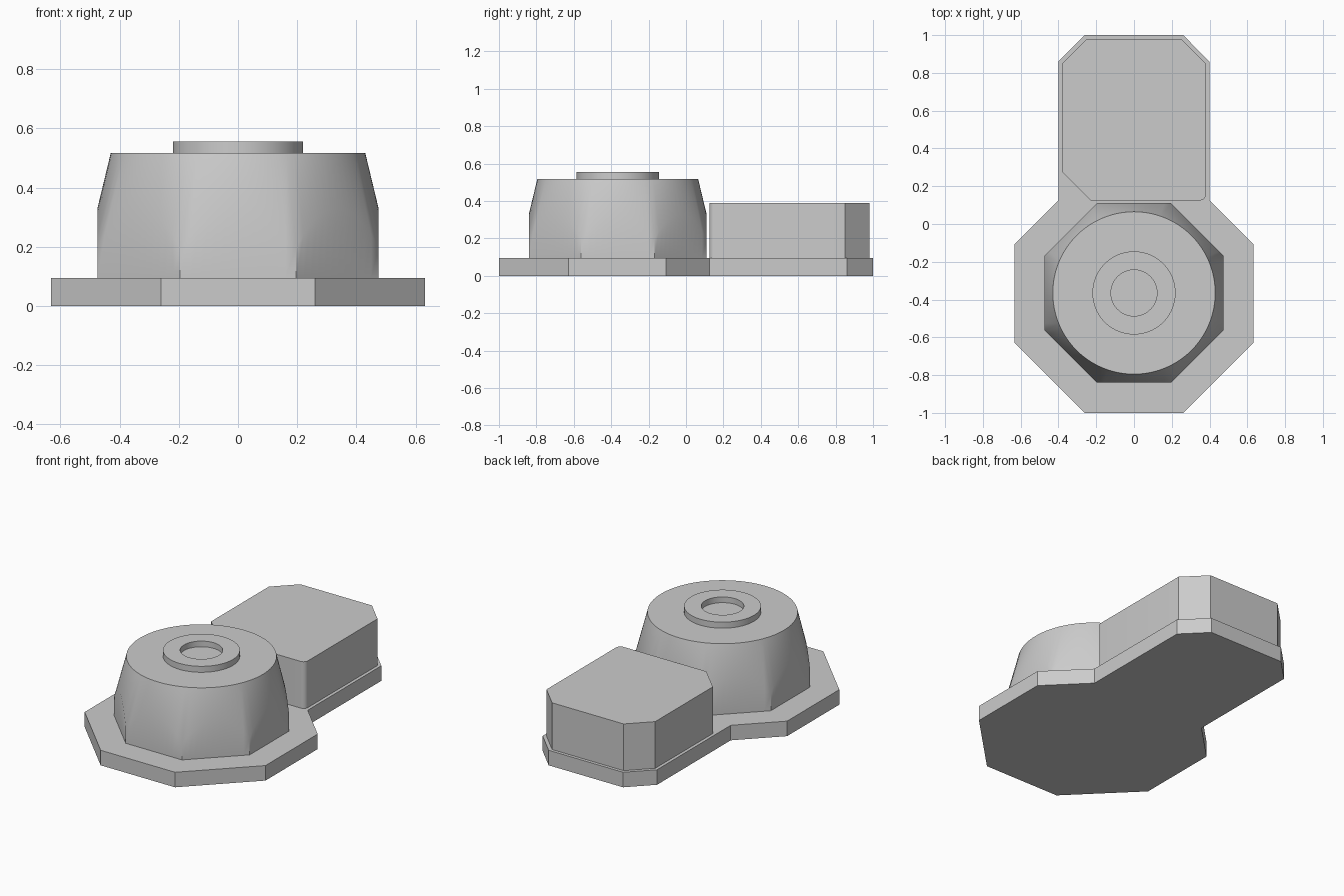
import bpy
import bmesh
from math import pi, cos, sin

if "Cube" in bpy.data.objects:
    bpy.data.objects.remove(bpy.data.objects["Cube"], do_unlink=True)

grey = bpy.data.materials.new("plain grey")
grey.use_nodes = True
grey.diffuse_color = (0.6, 0.6, 0.6, 1)
grey.node_tree.nodes["Principled BSDF"].inputs["Base Color"].default_value = (0.6, 0.6, 0.6, 1)

HUB_Y = -0.365
SEGMENTS = 96


def loft(name, rings, smooth=True):
    """Join matching rings of points, closing the first and last with a face."""
    bm = bmesh.new()
    loops = [[bm.verts.new(p) for p in ring] for ring in rings]
    n = len(loops[0])
    for low, high in zip(loops, loops[1:]):
        for i in range(n):
            j = (i + 1) % n
            bm.faces.new((low[i], low[j], high[j], high[i]))
    bm.faces.new(loops[0])
    bm.faces.new(loops[-1])
    bmesh.ops.recalc_face_normals(bm, faces=bm.faces)
    mesh = bpy.data.meshes.new(name)
    bm.to_mesh(mesh)
    bm.free()
    mesh.materials.append(grey)
    obj = bpy.data.objects.new(name, mesh)
    bpy.context.collection.objects.link(obj)
    if smooth:
        bpy.ops.object.select_all(action="DESELECT")
        obj.select_set(True)
        bpy.context.view_layer.objects.active = obj
        bpy.ops.object.shade_smooth_by_angle(angle=pi / 6)
    return obj


def prism(name, outline, bottom, top, smooth=False):
    return loft(name, [[(x, y, z) for x, y in outline] for z in (bottom, top)], smooth)


def hub_ring(radius, height):
    """Ring around the hub axis; radius and height are functions of the angle."""
    angles = [2 * pi * i / SEGMENTS for i in range(SEGMENTS)]
    return [(radius(a) * cos(a), HUB_Y + radius(a) * sin(a), height(a)) for a in angles]


# Flat base plate, an octagon joined to a narrower tail
half = [(0.26, -1), (0.632, -0.628), (0.632, -0.107), (0.4, 0.125), (0.4, 0.86), (0.26, 1)]
prism("base_plate", half + [(-x, y) for x, y in reversed(half)], 0, 0.095)

# Rear box with three chamfered corners and one rounded corner
corner = [(0.35 + 0.03 * sin(a), 0.155 - 0.03 * cos(a)) for a in (i * pi / 12 for i in range(7))]
prism("rear_box", [(-0.23, 0.125)] + corner + [(0.38, 0.85), (0.25, 0.98), (-0.25, 0.98),
      (-0.38, 0.85), (-0.38, 0.275)], 0.095, 0.39, True)

# Octagonal housing whose upper part is turned to a cone
APOTHEM, CORNER = 0.475, 0.514


def octagon(a):
    return APOTHEM / cos((a + pi / 8) % (pi / 4) - pi / 8)


def shoulder(a):
    return 0.33 - 0.13 * (octagon(a) - APOTHEM) / (CORNER - APOTHEM)


loft("housing", [hub_ring(octagon, lambda a: 0.095), hub_ring(octagon, shoulder),
                 hub_ring(lambda a: 0.43, lambda a: 0.517)])

# Raised collar with a shallow bore
collar = [(0.22, 0.51), (0.22, 0.555), (0.122, 0.555), (0.122, 0.519)]
loft("collar", [hub_ring(lambda a, r=r: r, lambda a, z=z: z) for r, z in collar])
